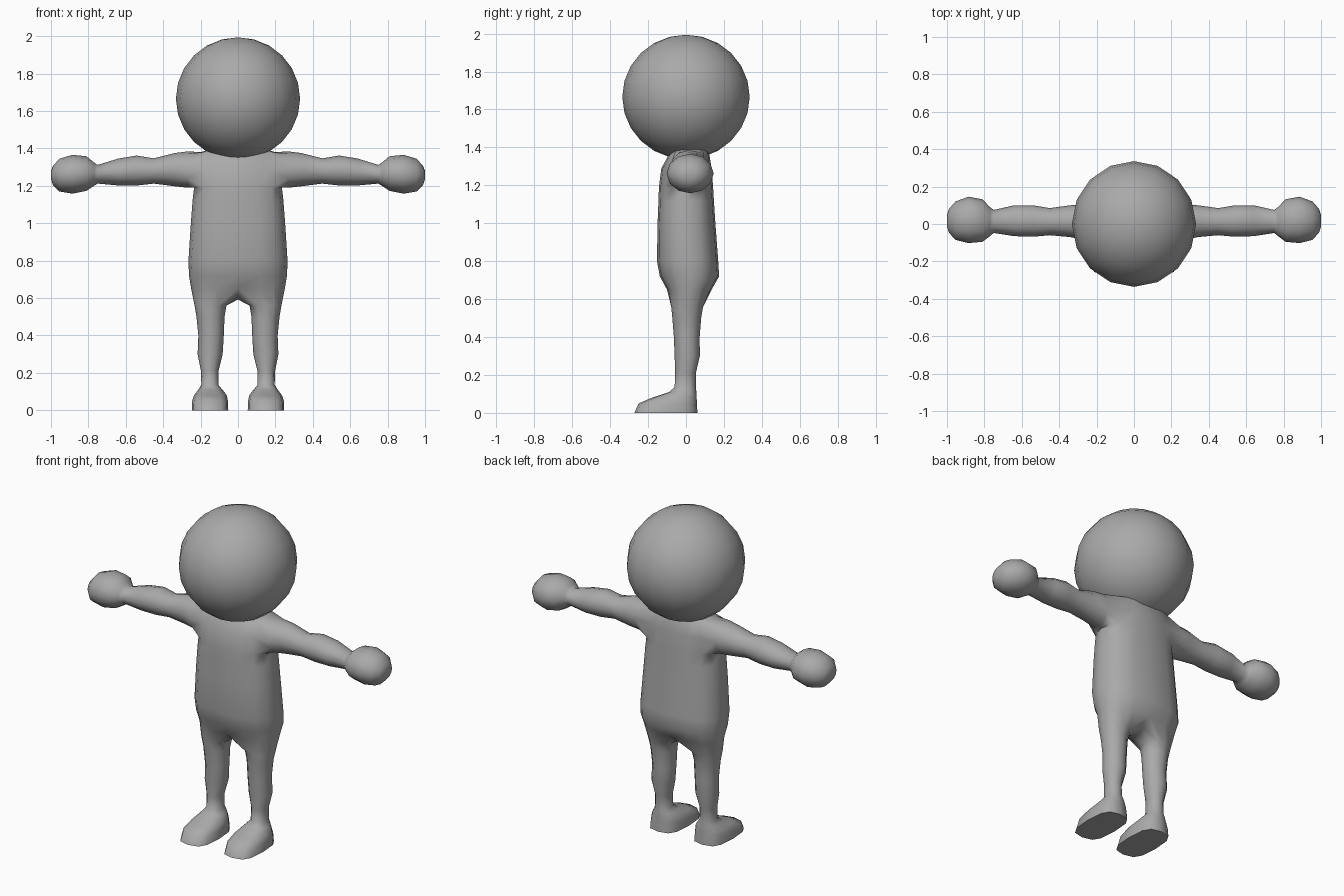
import bpy, bmesh, math
from mathutils import Vector

if "Cube" in bpy.data.objects:
    bpy.data.objects.remove(bpy.data.objects["Cube"])

grey = bpy.data.materials.new("plain grey")
grey.diffuse_color = (0.4, 0.4, 0.4, 1)
grey.use_nodes = True
grey.node_tree.nodes["Principled BSDF"].inputs["Base Color"].default_value = grey.diffuse_color


def curve(a, e):
    """Unit superellipse point; e below 1 is boxier."""
    c, s = math.cos(a), math.sin(a)
    return (math.copysign(abs(c) ** e, c), math.copysign(abs(s) ** e, s))


def ring(bm, n, axis, at, u0, u1, v0, v1, e=1.0):
    """Ring across the given axis: x rings span y,z and z rings span x,y."""
    out = []
    for i in range(n):
        p, q = curve(2 * math.pi * i / n, e)
        u = (u0 + u1) / 2 + (u1 - u0) / 2 * p
        v = (v0 + v1) / 2 + (v1 - v0) / 2 * q
        out.append(bm.verts.new((at, u, v) if axis == "x" else (u, v, at)))
    return out


def stitch(bm, a, b):
    """Join two equal loops with quads, using the least twisted start."""
    n = len(a)
    k = min(range(n), key=lambda o: sum((a[i].co - b[(i + o) % n].co).length for i in range(n)))
    for i in range(n):
        bm.faces.new((a[i], a[(i + 1) % n], b[(i + 1 + k) % n], b[(i + k) % n]))


def around(verts, u, v):
    """Sort loop vertices by angle in the plane of coordinates u and v."""
    c = sum((w.co for w in verts), Vector()) / len(verts)
    return sorted(verts, key=lambda w: math.atan2(w.co[v] - c[v], w.co[u] - c[u]))


def chain(bm, loops):
    for a, b in zip(loops, loops[1:]):
        stitch(bm, a, b)
    bm.faces.new(loops[-1])


def finish(bm, name):
    bmesh.ops.recalc_face_normals(bm, faces=bm.faces[:])
    me = bpy.data.meshes.new(name)
    bm.to_mesh(me)
    bm.free()
    me.materials.append(grey)
    me.shade_smooth()
    ob = bpy.data.objects.new(name, me)
    bpy.context.collection.objects.link(ob)
    return ob


# z, half width, front y, back y
TORSO = [(0.65, 0.25, -0.10, 0.135), (0.72, 0.262, -0.138, 0.175), (0.80, 0.265, -0.153, 0.170),
         (1.00, 0.252, -0.150, 0.155), (1.12, 0.243, -0.145, 0.147), (1.19, 0.235, -0.143, 0.143),
         (1.29, 0.225, -0.130, 0.135), (1.38, 0.20, -0.08, 0.12), (1.395, 0.15, -0.065, 0.11),
         (1.45, 0.13, -0.06, 0.10)]
# x, front y, back y, low z, high z (arm, then hand)
ARM = [(0.27, -0.085, 0.105, 1.19, 1.384), (0.34, -0.07, 0.10, 1.198, 1.375),
       (0.45, -0.06, 0.085, 1.212, 1.347), (0.54, -0.068, 0.10, 1.202, 1.362),
       (0.64, -0.065, 0.10, 1.202, 1.346), (0.75, -0.048, 0.075, 1.212, 1.312),
       (0.77, -0.065, 0.09, 1.20, 1.325), (0.81, -0.095, 0.132, 1.173, 1.358),
       (0.885, -0.102, 0.146, 1.158, 1.366), (0.955, -0.085, 0.12, 1.17, 1.345),
       (0.99, -0.045, 0.08, 1.205, 1.305), (1.0, -0.015, 0.05, 1.235, 1.28)]
# z, inner x, outer x, front y, back y, boxiness (leg, then foot)
LEG = [(0.56, 0.062, 0.232, -0.078, 0.09, 0.9), (0.50, 0.072, 0.222, -0.072, 0.08, 1),
       (0.40, 0.076, 0.212, -0.064, 0.072, 1), (0.30, 0.082, 0.216, -0.06, 0.073, 1),
       (0.21, 0.104, 0.198, -0.057, 0.052, 1), (0.135, 0.104, 0.196, -0.06, 0.052, 0.9),
       (0.11, 0.083, 0.213, -0.09, 0.055, 0.85), (0.08, 0.06, 0.235, -0.18, 0.056, 0.8),
       (0.05, 0.054, 0.245, -0.25, 0.058, 0.7), (0.0, 0.052, 0.247, -0.272, 0.06, 0.65)]

bm = bmesh.new()

# torso and neck, leaving shoulder openings in the two shoulder bands
N = 16
rows = [ring(bm, N, "z", z, -h, h, f, b, 0.8) for z, h, f, b in TORSO]
for r in range(len(rows) - 1):
    for i in range(N):
        if r in (5, 6) and i in (14, 15, 0, 1, 6, 7, 8, 9):
            continue
        j = (i + 1) % N
        bm.faces.new((rows[r][i], rows[r][j], rows[r + 1][j], rows[r + 1][i]))
bm.faces.new(rows[-1])

# crotch strip between the legs
crotch = [bm.verts.new((0, y, z)) for y, z in ((-0.055, 0.605), (0.01, 0.592), (0.075, 0.60))]

for side in (1, -1):
    # arm and hand grow out of the shoulder opening
    cols = (14, 15, 0, 1, 2) if side > 0 else (6, 7, 8, 9, 10)
    hole = [rows[5][i] for i in cols] + [rows[7][i] for i in cols]
    hole += [rows[6][cols[0]], rows[6][cols[-1]]]
    arm = [ring(bm, 12, "x", side * x, f, b, lo, hi) for x, f, b, lo, hi in ARM]
    chain(bm, [around(hole, 1, 2)] + arm)

    # leg and foot grow out of half the torso base
    half = [12, 13, 14, 15, 0, 1, 2, 3, 4] if side > 0 else list(range(4, 13))
    base = around([rows[0][i] for i in half] + crotch, 0, 1)
    leg = []
    for z, a, b, f, k, e in LEG:
        x0, x1 = sorted((side * a, side * b))
        leg.append(ring(bm, 12, "z", z, x0, x1, f, k, e))
    chain(bm, [base] + leg)

# remove the unused middle vertices of the shoulder openings
bmesh.ops.delete(bm, geom=[v for v in bm.verts if not v.link_faces], context="VERTS")
body = finish(bm, "body")
bpy.context.view_layer.objects.active = body
body.select_set(True)
bpy.ops.object.shade_smooth_by_angle(angle=math.radians(60))

# round head
bm = bmesh.new()
bmesh.ops.create_uvsphere(bm, u_segments=16, v_segments=12, radius=1)
for v in bm.verts:
    v.co = Vector((v.co.x * 0.332, v.co.y * 0.336, v.co.z * 0.328 + 1.666))
finish(bm, "head")
